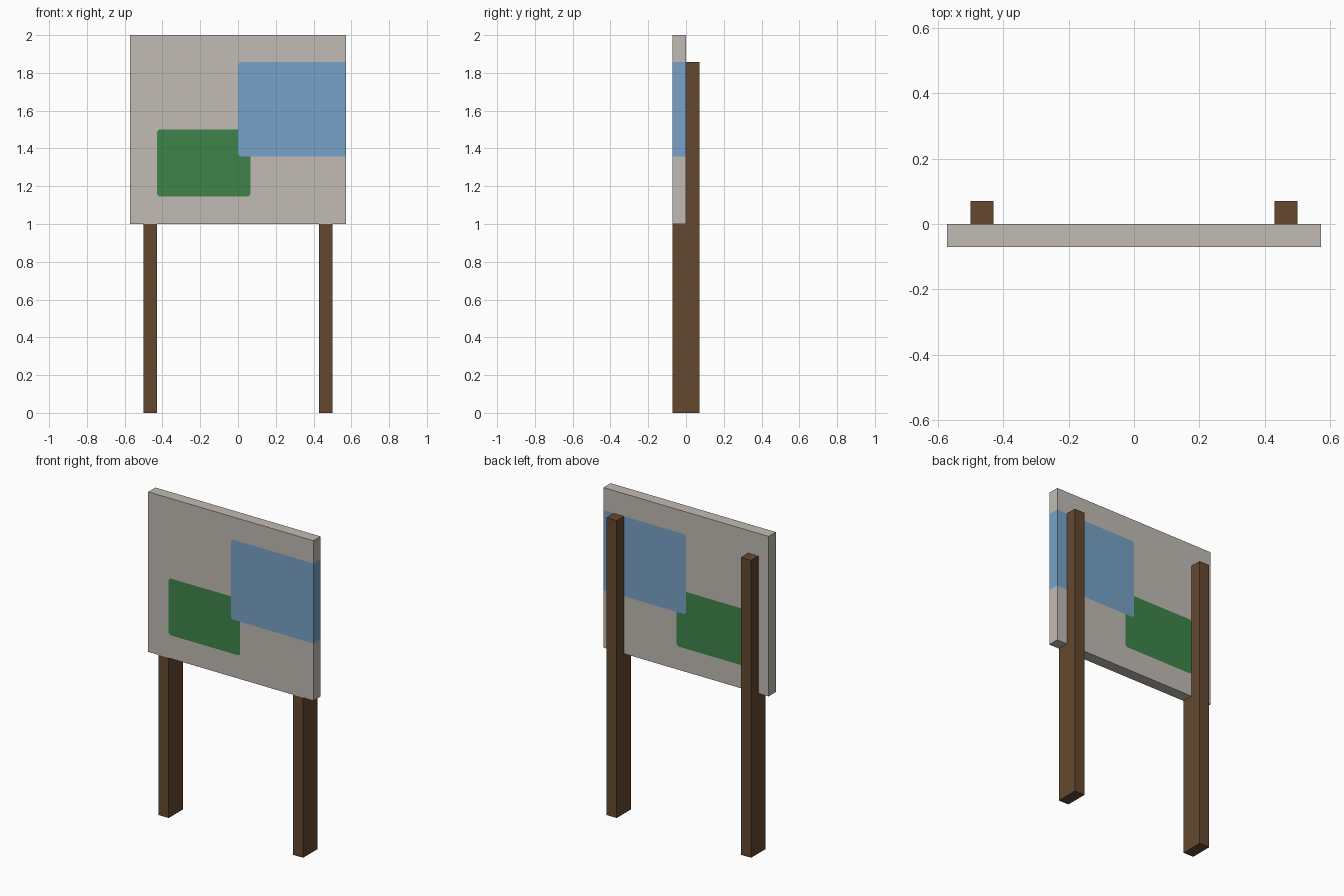
import bpy, bmesh
from mathutils import Vector

if "Cube" in bpy.data.objects:
    bpy.data.objects.remove(bpy.data.objects["Cube"])


def material(name, rgb):
    linear = [(c / 255 / 12.92) if c < 11 else ((c / 255 + 0.055) / 1.055) ** 2.4 for c in rgb]
    mat = bpy.data.materials.new(name)
    mat.use_nodes = True
    mat.diffuse_color = (*linear, 1)
    mat.node_tree.nodes["Principled BSDF"].inputs["Base Color"].default_value = (*linear, 1)
    return mat


def make_object(name, bm, mats):
    bmesh.ops.recalc_face_normals(bm, faces=bm.faces)
    mesh = bpy.data.meshes.new(name)
    bm.to_mesh(mesh)
    bm.free()
    for mat in mats:
        mesh.materials.append(mat)
    obj = bpy.data.objects.new(name, mesh)
    bpy.context.collection.objects.link(obj)
    return obj


def extrude_profile(bm, points, offset):
    face = bm.faces.new([bm.verts.new(p) for p in points])
    new = bmesh.ops.extrude_face_region(bm, geom=[face])["geom"]
    bmesh.ops.translate(bm, vec=offset, verts=[g for g in new if isinstance(g, bmesh.types.BMVert)])


beige = material("board beige", (193, 187, 179))
green = material("paint green", (62, 132, 74))
blue = material("paint blue", (119, 162, 199))
brown = material("wood brown", (101, 72, 47))

HALF, DEPTH, BOTTOM, TOP = 0.571, 0.071, 1.0, 2.0
CHAMFER = 0.012


# Painted rectangles that run through the whole thickness of the board
class Patch:
    def __init__(self, x0, x1, z0, z1):
        self.lo, self.hi = (x0, z0), (x1, z1)
        self.mid = ((x0 + x1) / 2, (z0 + z1) / 2)
        self.half = ((x1 - x0) / 2, (z1 - z0) / 2)

    def cuts(self):
        for x in (self.lo[0], self.hi[0]):
            yield Vector((x, 0, self.mid[1])), Vector((1, 0, 0))
        for z in (self.lo[1], self.hi[1]):
            yield Vector((self.mid[0], 0, z)), Vector((0, 0, 1))
        for sx in (-1, 1):
            for sz in (-1, 1):
                yield (Vector((self.mid[0] + sx * (self.half[0] - CHAMFER), 0,
                               self.mid[1] + sz * self.half[1])), Vector((sx, 0, sz)))

    def contains(self, p):
        dx, dz = abs(p.x - self.mid[0]), abs(p.z - self.mid[1])
        return (dx < self.half[0] and dz < self.half[1]
                and dx + dz < sum(self.half) - CHAMFER)


blue_patch = Patch(0.0, 0.7, 1.358, 1.858)
green_patch = Patch(-0.429, 0.065, 1.145, 1.5)

# Board, cut along the patch outlines
bm = bmesh.new()
extrude_profile(bm, [(-HALF, 0, BOTTOM), (HALF, 0, BOTTOM), (HALF, 0, TOP), (-HALF, 0, TOP)],
                (0, -DEPTH, 0))
for patch in (blue_patch, green_patch):
    for point, normal in patch.cuts():
        bmesh.ops.bisect_plane(bm, geom=bm.verts[:] + bm.edges[:] + bm.faces[:],
                               plane_co=point, plane_no=normal, dist=1e-6)
for face in bm.faces:
    centre = face.calc_center_median()
    if blue_patch.contains(centre):
        face.material_index = 2
    elif green_patch.contains(centre):
        face.material_index = 1
make_object("board", bm, [beige, green, blue])

# Notched posts: full depth under the board, half depth behind it
for side, x in (("left", 0.429), ("right", -0.5)):
    bm = bmesh.new()
    profile = [(-DEPTH, 0), (DEPTH, 0), (DEPTH, 1.858), (0, 1.858), (0, BOTTOM), (-DEPTH, BOTTOM)]
    extrude_profile(bm, [(x, y, z) for y, z in profile], (DEPTH, 0, 0))
    make_object(side + "_post", bm, [brown])
